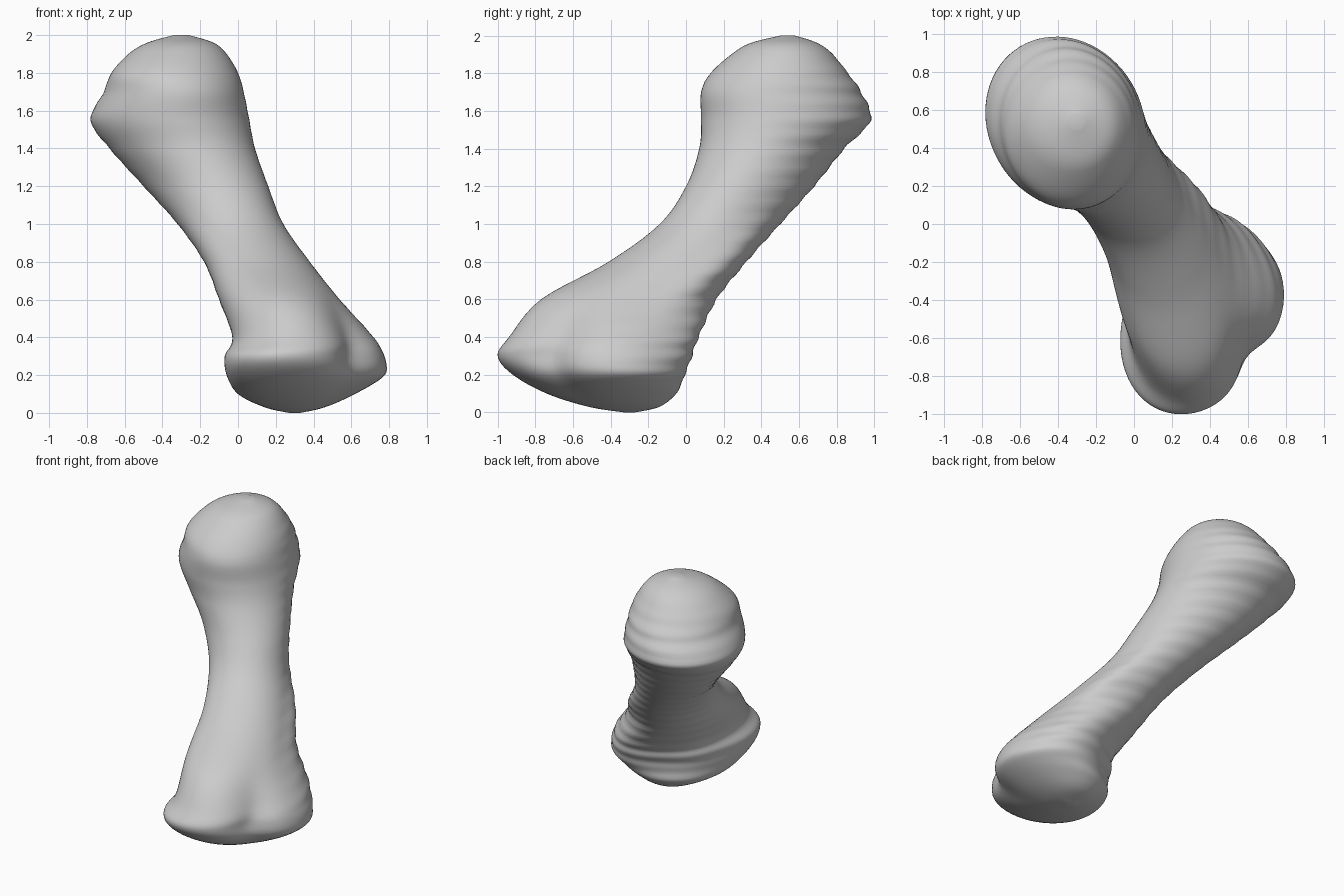
import bpy
import bmesh
import math
from mathutils import Vector

default_cube = bpy.data.objects.get("Cube")
if default_cube:
    bpy.data.objects.remove(default_cube, do_unlink=True)

SIDES = 72
STEPS = 8

# Level slices of the bone: height, x min, x max, y min, y max, skew, groove
SLICES = [
    (0.0, 0.27, 0.33, -0.33, -0.27, 0, 0),
    (0.03, 0.14, 0.46, -0.52, -0.14, 0.1, 0),
    (0.1, 0, 0.62, -0.74, -0.05, 0.15, 0.06),
    (0.2, -0.06, 0.78, -0.92, 0, 0.25, 0.12),
    (0.3, -0.07, 0.78, -1, 0.04, 0.25, 0.16),
    (0.4, -0.03, 0.72, -0.94, 0.07, 0.15, 0.14),
    (0.6, -0.1, 0.54, -0.77, 0.16, -0.1, 0.04),
    (0.8, -0.18, 0.38, -0.41, 0.32, -0.14, 0),
    (1.0, -0.32, 0.24, -0.14, 0.5, -0.2, 0),
    (1.2, -0.5, 0.16, 0, 0.68, -0.24, 0),
    (1.4, -0.68, 0.09, 0.07, 0.84, -0.16, 0),
    (1.55, -0.78, 0.06, 0.08, 0.98, -0.12, 0),
    (1.7, -0.71, 0.03, 0.08, 0.93, -0.06, 0),
    (1.8, -0.67, 0, 0.13, 0.86, 0, 0),
    (1.9, -0.58, -0.06, 0.24, 0.78, 0, 0),
    (1.96, -0.48, -0.13, 0.34, 0.7, 0, 0),
    (2.0, -0.34, -0.26, 0.5, 0.58, 0, 0),
]


def blend(a, b, c, d, t):
    """Smooth curve through b and c."""
    return b + 0.5 * t * (c - a + t * (2 * a - 5 * b + 4 * c - d
                                       + t * (3 * (b - c) + d - a)))


def smooth_slices(keys):
    padded = [keys[0]] + keys + [keys[-1]]
    for i in range(len(keys) - 1):
        for step in range(STEPS):
            yield [blend(*values, step / STEPS)
                   for values in zip(*padded[i:i + 4])]
    yield keys[-1]


def bump(value, centre, width):
    """Soft bump around a centre."""
    return math.exp(-((value - centre) / width) ** 2)


def slice_points(z, x0, x1, y0, y1, skew, groove):
    """Skewed ellipse, shaped at the foot and lightly rippled behind."""
    centre = Vector(((x0 + x1) / 2, (y0 + y1) / 2, z))
    phase = math.acos(skew)
    shaft = max(0, 1 - abs(z - 1) ** 4)
    flank = 0.14 * bump(z, 0.72, 0.22)
    for i in range(SIDES):
        turn = math.tau * i / SIDES
        offset = Vector(((x1 - x0) / 2 * math.cos(turn),
                         (y1 - y0) / 2 * math.cos(turn - phase), 0))
        angle = math.atan2(offset.y, offset.x)
        # straight flank, flat rear corner, full heel, groove between knuckles
        shape = ((flank - 0.45 * groove) * bump(angle, 0.85, 0.45)
                 + 0.4 * groove * bump(angle, 2.35, 0.4)
                 - 1.3 * groove * bump(angle, -0.75, 0.4))
        rear = max(0, offset.normalized().y + 0.4)
        ripple = 0.008 * shaft * rear * math.sin(math.tau * z / 0.09)
        yield centre + offset * (1 + shape + ripple)


def make_material(name, colour):
    material = bpy.data.materials.new(name)
    material.use_nodes = True
    material.diffuse_color = colour
    shader = next(n for n in material.node_tree.nodes
                  if n.type == 'BSDF_PRINCIPLED')
    shader.inputs["Base Color"].default_value = colour
    return material


# Skin the slices into one closed bone with a rounded head and a broad foot
bm = bmesh.new()
rings = [[bm.verts.new(p) for p in slice_points(*s)]
         for s in smooth_slices(SLICES)]
for low, high in zip(rings, rings[1:]):
    for i in range(SIDES):
        j = (i + 1) % SIDES
        bm.faces.new((low[i], low[j], high[j], high[i]))
bm.faces.new(rings[0])
bm.faces.new(rings[-1])
bmesh.ops.recalc_face_normals(bm, faces=bm.faces)

mesh = bpy.data.meshes.new("bone")
bm.to_mesh(mesh)
bm.free()
bone = bpy.data.objects.new("bone", mesh)
bpy.context.collection.objects.link(bone)
mesh.materials.append(make_material("light grey", (0.6, 0.6, 0.6, 1)))

bpy.context.view_layer.objects.active = bone
bone.select_set(True)
bpy.ops.object.shade_smooth_by_angle(angle=math.radians(50))
